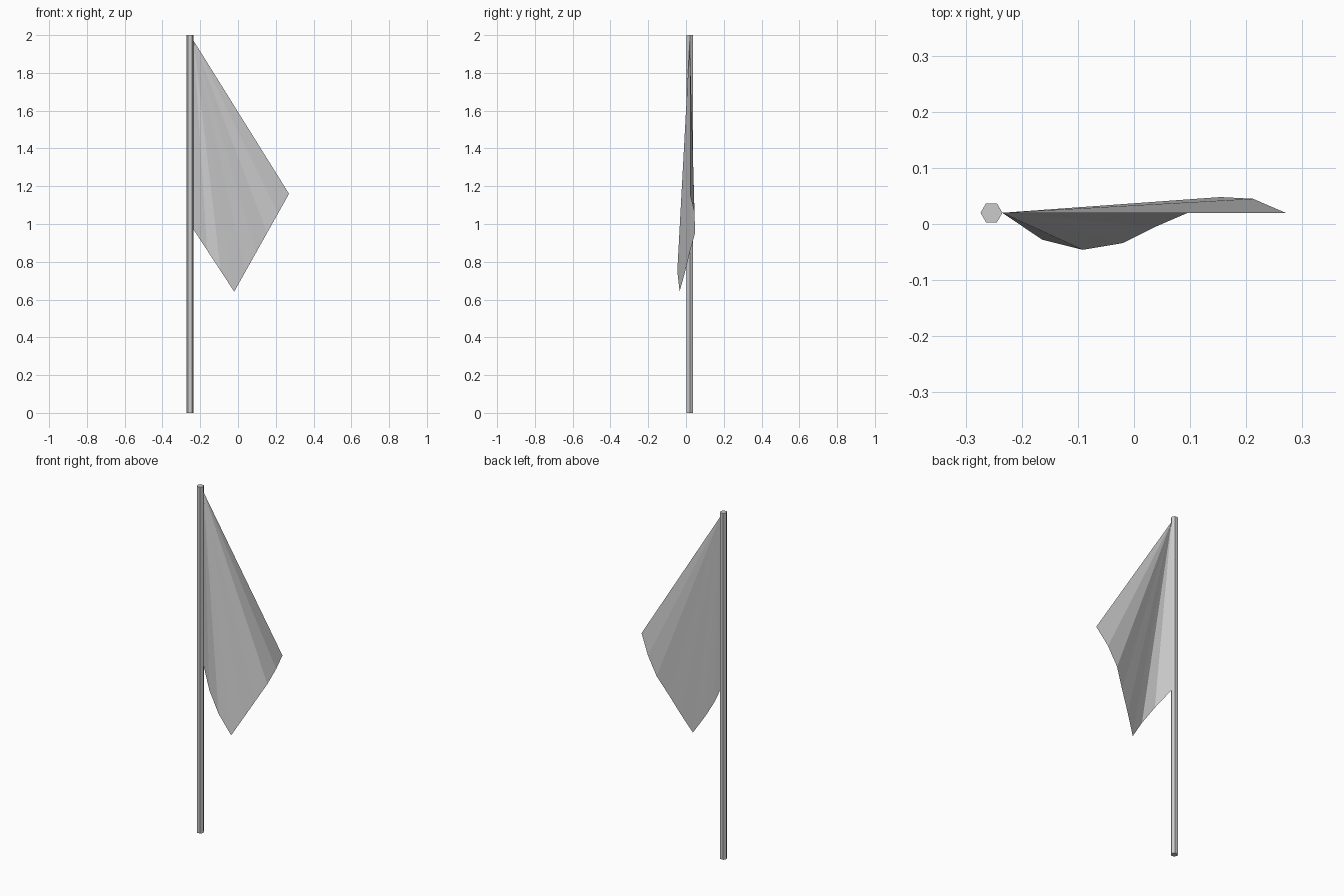
import bpy, math

if "Cube" in bpy.data.objects:
    bpy.data.objects.remove(bpy.data.objects["Cube"])

# Hexagonal pole with corners pointing along x
bpy.ops.mesh.primitive_cylinder_add(vertices=6, radius=0.0195, depth=2,
                                    location=(-0.254, 0.02, 1),
                                    rotation=(0, 0, math.radians(90)))
bpy.context.object.name = "pole"

# Draped flag: thin sheet fanning from the top of the pole to a wavy lower edge
apex = (-0.235, 0.02, 1.97)
inner, tip, outer = (-0.235, 0.97), (-0.02, 0.642), (0.27, 1.16)
wave = [0.02, -0.028, -0.046, -0.034, -0.005, 0.02, 0.048, 0.045, 0.02]


def lerp(a, b, t):
    return [p + (q - p) * t for p, q in zip(a, b)]


edge = [lerp(inner, tip, i / 3) for i in range(3)]
edge += [lerp(tip, outer, i / 5) for i in range(6)]
verts = [apex] + [(x, y, z) for (x, z), y in zip(edge, wave)]
faces = [(0, i, i + 1) for i in range(1, len(edge))]

mesh = bpy.data.meshes.new("flag")
mesh.from_pydata(verts, [], faces)
flag = bpy.data.objects.new("flag", mesh)
bpy.context.collection.objects.link(flag)
